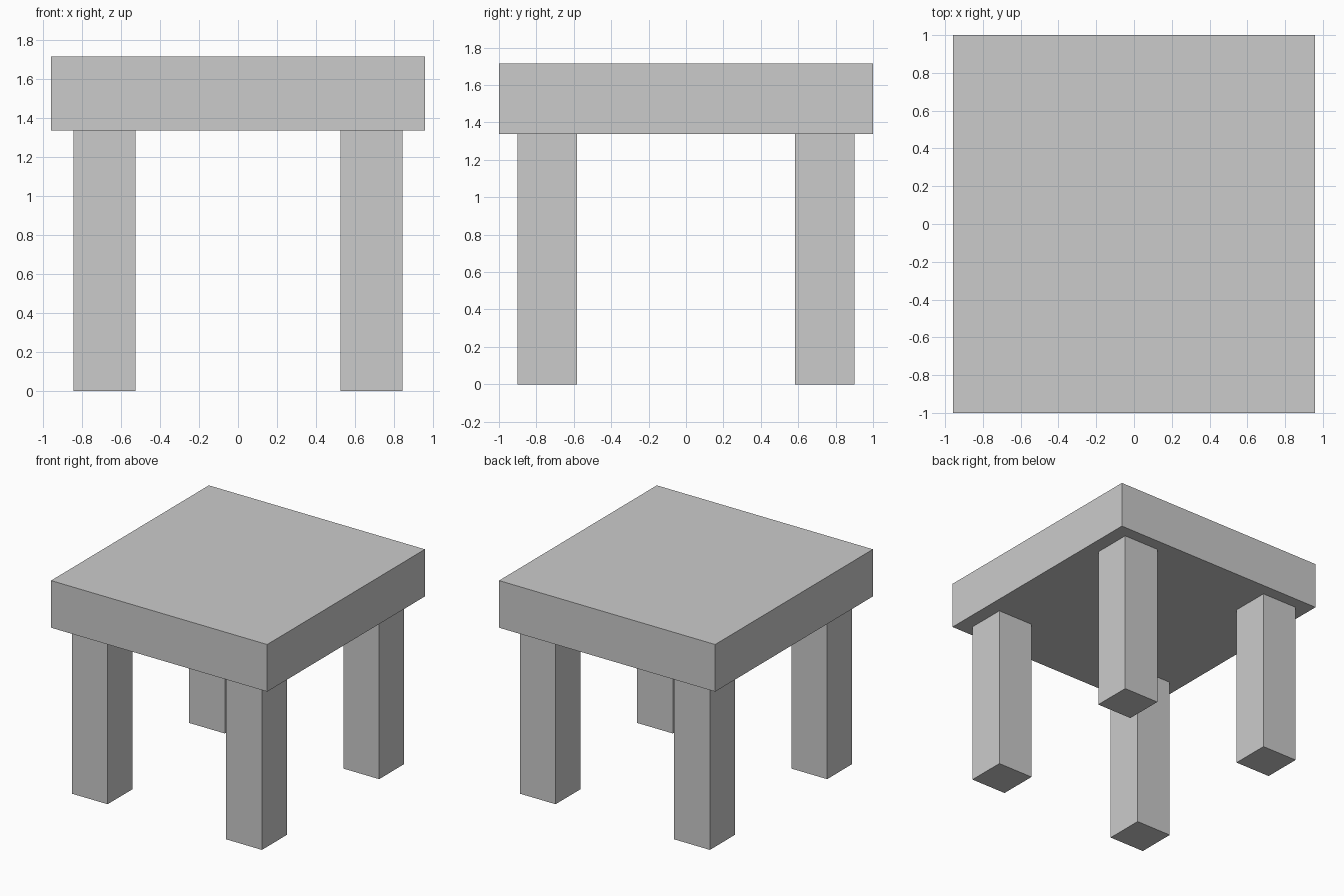
import bpy

if "Cube" in bpy.data.objects:
    bpy.data.objects.remove(bpy.data.objects["Cube"])

LEG_HEIGHT = 1.338
TOP_HEIGHT = 1.716
LEG_SIZE = 0.318
LEG_X, LEG_Y = 0.685, 0.743


def box(name, size, centre):
    bpy.ops.mesh.primitive_cube_add(size=1, location=centre)
    obj = bpy.context.object
    obj.name = name
    obj.scale = size
    bpy.ops.object.transform_apply(location=False, rotation=False, scale=True)
    return obj


# Thick slab top
box("table_top", (1.918, 2.0, TOP_HEIGHT - LEG_HEIGHT),
    (0, 0, (TOP_HEIGHT + LEG_HEIGHT) / 2))

# Four square legs
for side, sx in (("left", -1), ("right", 1)):
    for end, sy in (("front", -1), ("back", 1)):
        box(f"{end}_{side}_leg", (LEG_SIZE, LEG_SIZE, LEG_HEIGHT),
            (sx * LEG_X, sy * LEG_Y, LEG_HEIGHT / 2))
